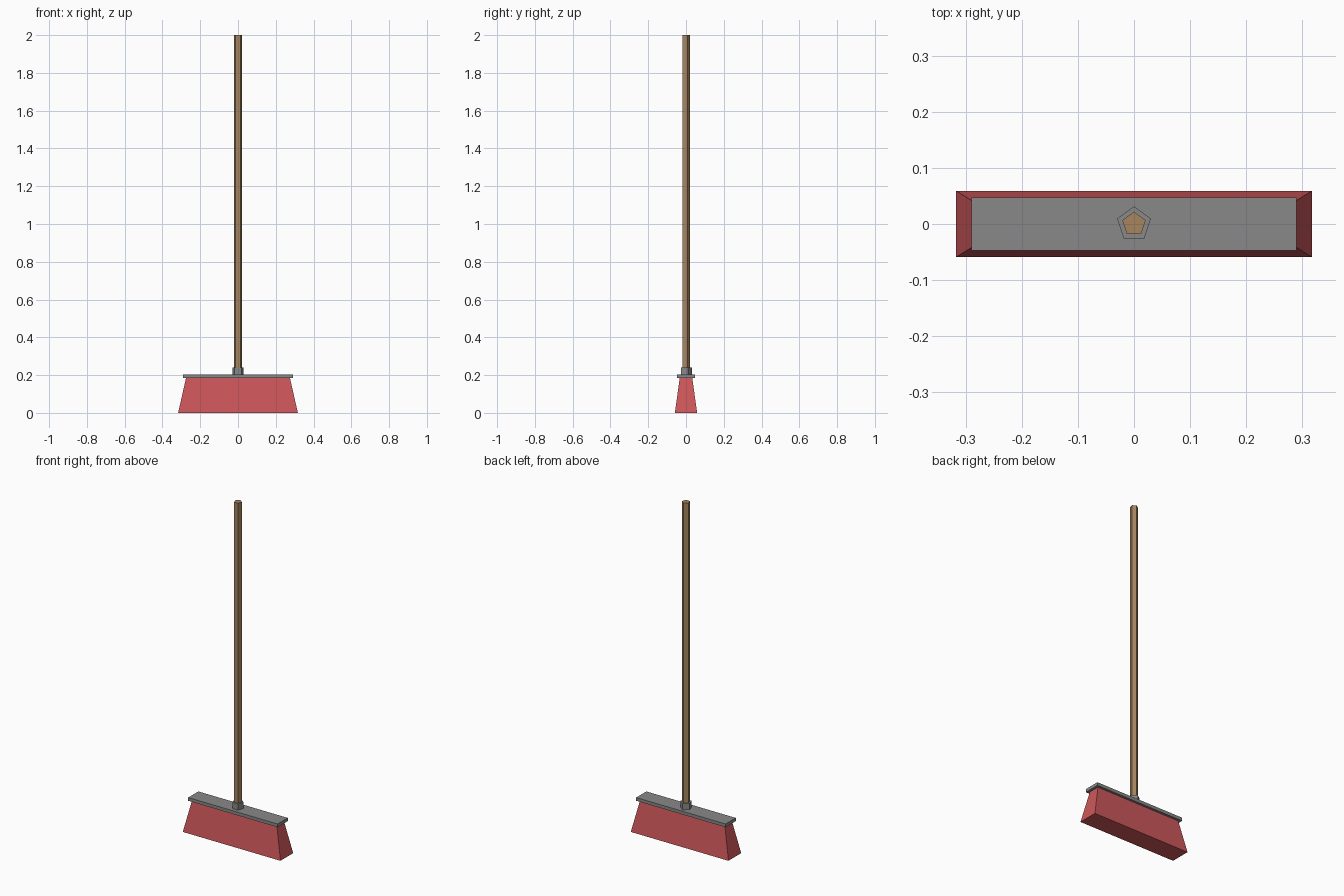
import bpy, math

if "Cube" in bpy.data.objects:
    bpy.data.objects.remove(bpy.data.objects["Cube"])


def material(name, rgb):
    m = bpy.data.materials.new(name)
    m.diffuse_color = (*rgb, 1)
    m.use_nodes = True
    m.node_tree.nodes["Principled BSDF"].inputs["Base Color"].default_value = m.diffuse_color
    return m


def loft(name, bottom, top, z0, z1, mat):
    """Closed solid between two matching outlines."""
    n = len(bottom)
    verts = [(x, y, z0) for x, y in bottom] + [(x, y, z1) for x, y in top]
    faces = [tuple(reversed(range(n))), tuple(range(n, 2 * n))]
    faces += [(i, (i + 1) % n, n + (i + 1) % n, n + i) for i in range(n)]
    mesh = bpy.data.meshes.new(name)
    mesh.from_pydata(verts, [], faces)
    mesh.materials.append(mat)
    ob = bpy.data.objects.new(name, mesh)
    bpy.context.collection.objects.link(ob)
    return ob


def rect(hx, hy):
    return [(-hx, -hy), (hx, -hy), (hx, hy), (-hx, hy)]


def pentagon(r):
    # One corner points to the back (+y)
    angles = [math.pi / 2 + i * math.tau / 5 for i in range(5)]
    return [(r * math.cos(a), r * math.sin(a)) for a in angles]


red = material("bristle red", (0.61, 0.095, 0.102))
grey = material("head grey", (0.246, 0.246, 0.246))
wood = material("handle wood", (0.381, 0.235, 0.115))

# Flared bristle block, head plate, handle socket and handle
loft("bristles", rect(0.317, 0.059), rect(0.275, 0.033), 0, 0.186, red)
loft("head_plate", rect(0.29, 0.047), rect(0.29, 0.047), 0.185, 0.204, grey)
loft("handle_socket", pentagon(0.0315), pentagon(0.0315), 0.203, 0.24, grey)
loft("handle", pentagon(0.0217), pentagon(0.0217), 0.21, 2.0, wood)
